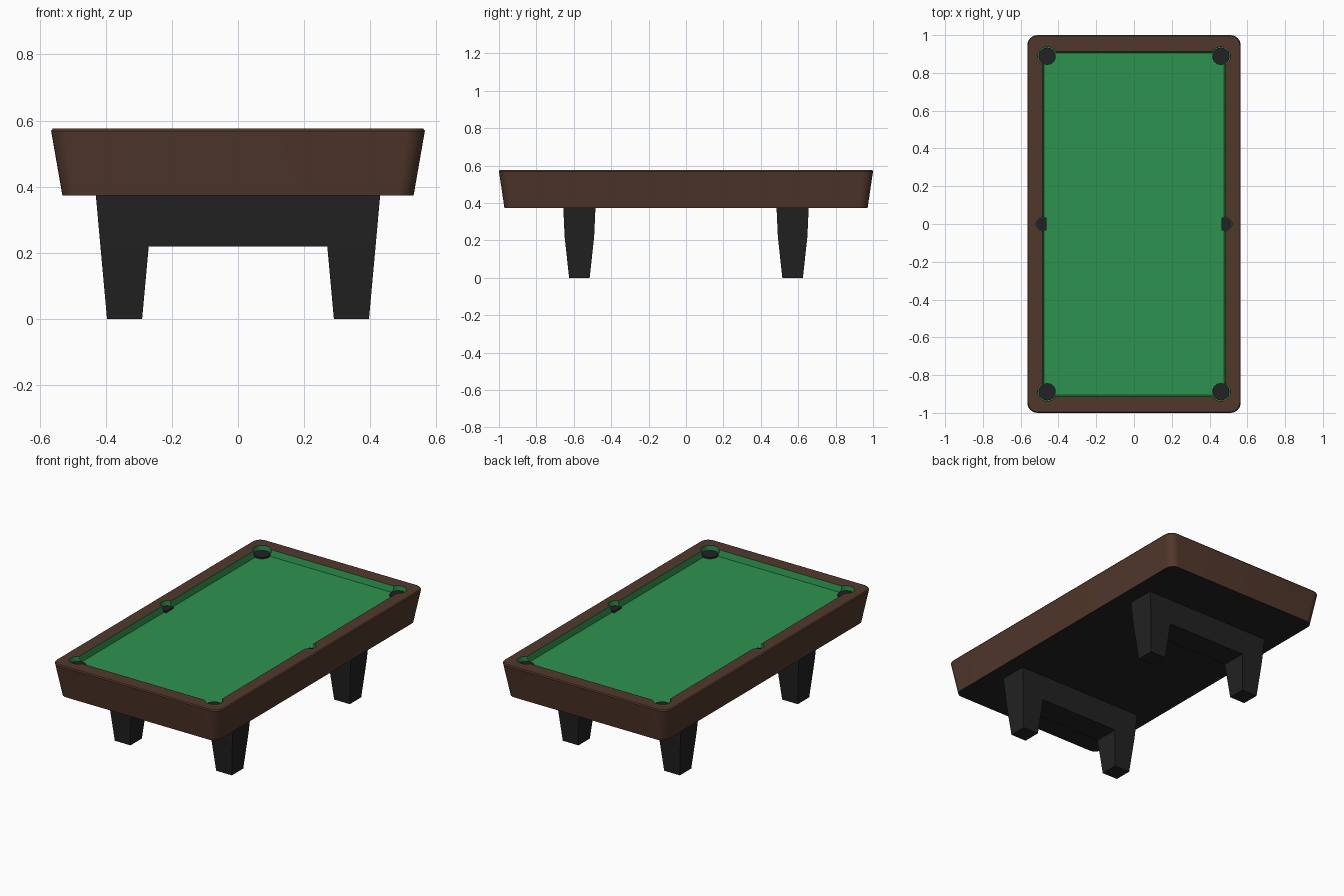
import bpy, bmesh, math

if "Cube" in bpy.data.objects:
    bpy.data.objects.remove(bpy.data.objects["Cube"])


def material(name, rgb):
    m = bpy.data.materials.new(name)
    m.diffuse_color = (*rgb, 1)
    m.use_nodes = True
    m.node_tree.nodes["Principled BSDF"].inputs["Base Color"].default_value = m.diffuse_color
    return m


WOOD = material("brown wood", (0.083, 0.039, 0.024))
FELT = material("green felt", (0.027, 0.29, 0.08))
BLACK = material("black", (0.016, 0.016, 0.016))


def finish(bm, name, mats, smooth=False):
    bmesh.ops.recalc_face_normals(bm, faces=bm.faces[:])
    me = bpy.data.meshes.new(name)
    bm.to_mesh(me)
    bm.free()
    for m in mats:
        me.materials.append(m)
    ob = bpy.data.objects.new(name, me)
    bpy.context.collection.objects.link(ob)
    if smooth:
        bpy.ops.object.select_all(action='DESELECT')
        ob.select_set(True)
        bpy.context.view_layer.objects.active = ob
        bpy.ops.object.shade_smooth_by_angle(angle=math.radians(30))
    return ob


def arc(cx, cy, r, a0, a1, n):
    return [(cx + r * math.cos(math.radians(a0 + (a1 - a0) * i / n)),
             cy + r * math.sin(math.radians(a0 + (a1 - a0) * i / n))) for i in range(n + 1)]


def rounded_rect(hx, hy, r):
    pts = []
    for a, sx, sy in ((0, 1, 1), (90, -1, 1), (180, -1, -1), (270, 1, -1)):
        pts += arc(sx * (hx - r), sy * (hy - r), r, a, a + 90, 8)
    return pts


def bed_outline(ex, ey):
    """Playing area with six pocket cut-outs, from one quarter mirrored."""
    a0 = -math.degrees(math.acos((ex - 0.46) / 0.05))
    a1 = 180 - math.degrees(math.asin((ey - 0.888) / 0.05))
    q = arc(0.482, 0, 0.037, 0, 82, 4) + [(ex, 0.0375)] + arc(0.46, 0.888, 0.05, a0, a1, 12)
    half = q + [(-x, y) for x, y in reversed(q)]
    return half + [(x, -y) for x, y in reversed(half[1:-1])]


def ring(bm, pts, z):
    return [bm.verts.new((x, y, z)) for x, y in pts]


def bridge(bm, a, b, mat=0):
    n = len(a)
    for i in range(n):
        f = bm.faces.new((a[i], a[(i + 1) % n], b[(i + 1) % n], b[i]))
        f.material_index = mat


# Table body: tapered rounded cabinet, rail top, sloping cushions, cloth
bm = bmesh.new()
low = ring(bm, rounded_rect(0.531, 0.971, 0.05), 0.374)
mid = ring(bm, rounded_rect(0.565, 1.0, 0.055), 0.569)
top = ring(bm, rounded_rect(0.560, 0.995, 0.05), 0.576)
rim = ring(bm, bed_outline(0.484, 0.912), 0.576)
bed = ring(bm, bed_outline(0.477, 0.905), 0.538)
bm.faces.new(low).material_index = 2
bridge(bm, low, mid)
bridge(bm, mid, top)
bridge(bm, rim, bed, 1)
bm.faces.new(bed).material_index = 1
edges = [bm.edges.get((l[i - 1], l[i])) for l in (top, rim) for i in range(len(l))]
bmesh.ops.triangle_fill(bm, edges=edges, use_beauty=True, normal=(0, 0, 1))
finish(bm, "table_body", [WOOD, FELT, BLACK], True)

# Pockets: low black inserts resting on the cloth
corner = arc(0.46, 0.888, 0.046, 0, 337.5, 15)
side = arc(0.482, 0, 0.035, -90, 90, 8) + [(0.462, 0.035), (0.462, -0.035)]
spots = [("corner_pocket", corner, sx, sy) for sx in (1, -1) for sy in (1, -1)]
spots += [("side_pocket", side, sx, 1) for sx in (1, -1)]
for name, pts, sx, sy in spots:
    bm = bmesh.new()
    p = [(x * sx, y * sy) for x, y in pts]
    a, b = ring(bm, p, 0.5385), ring(bm, p, 0.548)
    bridge(bm, a, b)
    bm.faces.new(b)
    bm.faces.new(a)
    finish(bm, name, [BLACK])


def block(bm, x0, x1, hy, z, X0, X1, HY, Z, yc, cap_low=True, cap_top=True):
    lo = ring(bm, [(x0, yc - hy), (x1, yc - hy), (x1, yc + hy), (x0, yc + hy)], z)
    hi = ring(bm, [(X0, yc - HY), (X1, yc - HY), (X1, yc + HY), (X0, yc + HY)], Z)
    bridge(bm, lo, hi)
    if cap_low:
        bm.faces.new(lo)
    if cap_top:
        bm.faces.new(hi)


# Leg frames: cross beam with two tapered legs
for name, yc in (("front_leg_frame", -0.57), ("back_leg_frame", 0.57)):
    bm = bmesh.new()
    block(bm, -0.416, 0.416, 0.079, 0.22, -0.43, 0.43, 0.086, 0.376, yc)
    for s in (1, -1):
        block(bm, s * 0.29, s * 0.396, 0.055, 0, s * 0.27, s * 0.416, 0.079, 0.22, yc, True, False)
    finish(bm, name, [BLACK])
